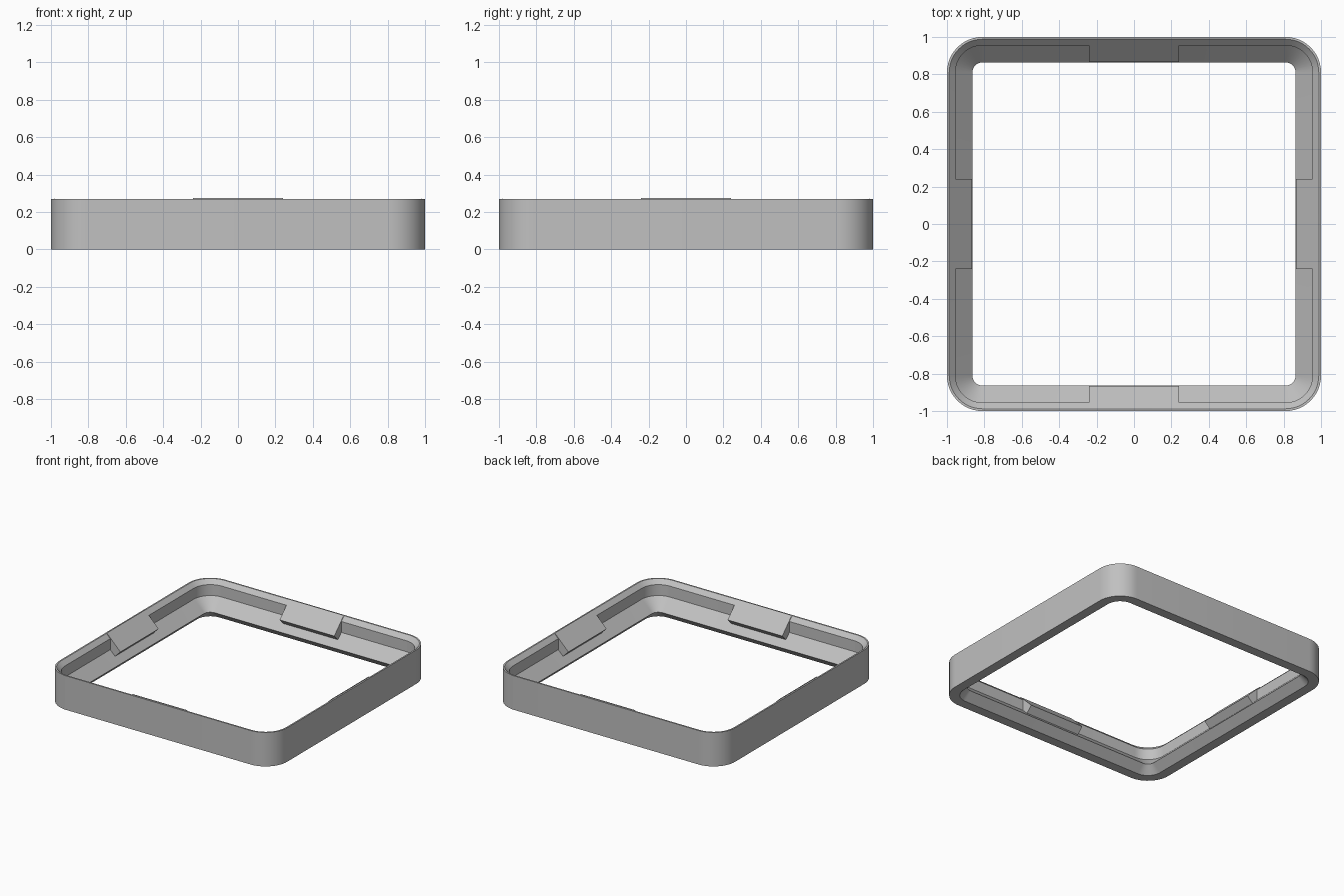
import bpy, bmesh
from math import cos, sin, pi

old = bpy.data.objects.get("Cube")
if old:
    bpy.data.objects.remove(old, do_unlink=True)

# One plain grey for the whole model
grey = bpy.data.materials.new("light_grey")
grey.use_nodes = True
colour = (0.53, 0.53, 0.53, 1)
grey.diffuse_color = colour
grey.node_tree.nodes["Principled BSDF"].inputs["Base Color"].default_value = colour

RADIUS = 0.19   # outer corner radius
STEPS = 12      # segments per corner


def make_object(name, bm):
    bmesh.ops.recalc_face_normals(bm, faces=bm.faces)
    mesh = bpy.data.meshes.new(name)
    bm.to_mesh(mesh)
    bm.free()
    mesh.materials.append(grey)
    obj = bpy.data.objects.new(name, mesh)
    bpy.context.collection.objects.link(obj)
    return obj


def rounded_square(bm, half, z):
    """Ring of vertices, concentric with the outer wall."""
    centre = 1 - RADIUS
    r = half - centre
    ring = []
    for corner in range(4):
        mid = pi / 4 + corner * pi / 2
        cx = centre if cos(mid) > 0 else -centre
        cy = centre if sin(mid) > 0 else -centre
        for i in range(STEPS + 1):
            a = (corner + i / STEPS) * pi / 2
            ring.append(bm.verts.new((cx + r * cos(a), cy + r * sin(a), z)))
    return ring


# Frame: stepped wall section (half width, height) swept round the square
section = [(1, 0), (1, 0.27), (0.988, 0.27), (0.955, 0.237),
           (0.955, 0.15), (0.864, 0.06), (0.924, 0)]
bm = bmesh.new()
rings = [rounded_square(bm, half, z) for half, z in section]
for k, ring in enumerate(rings):
    following = rings[(k + 1) % len(rings)]
    for i in range(len(ring)):
        j = (i + 1) % len(ring)
        bm.faces.new((ring[i], ring[j], following[j], following[i]))
frame = make_object("frame", bm)
bpy.context.view_layer.objects.active = frame
frame.select_set(True)
bpy.ops.object.shade_smooth_by_angle(angle=pi / 6)

# Snap tabs: a wedge in the middle of each side
wedge = [(0.985, 0.274), (0.866, 0.155), (0.985, 0.036)]
for n, side in enumerate(("left", "back", "right", "front")):
    bm = bmesh.new()
    ends = [[bm.verts.new((x, y, z)) for x, z in wedge] for y in (-0.24, 0.24)]
    for end in ends:
        bm.faces.new(end)
    for i in range(3):
        j = (i + 1) % 3
        bm.faces.new((ends[0][i], ends[0][j], ends[1][j], ends[1][i]))
    tab = make_object(side + "_snap_tab", bm)
    tab.rotation_euler.z = n * pi / 2
